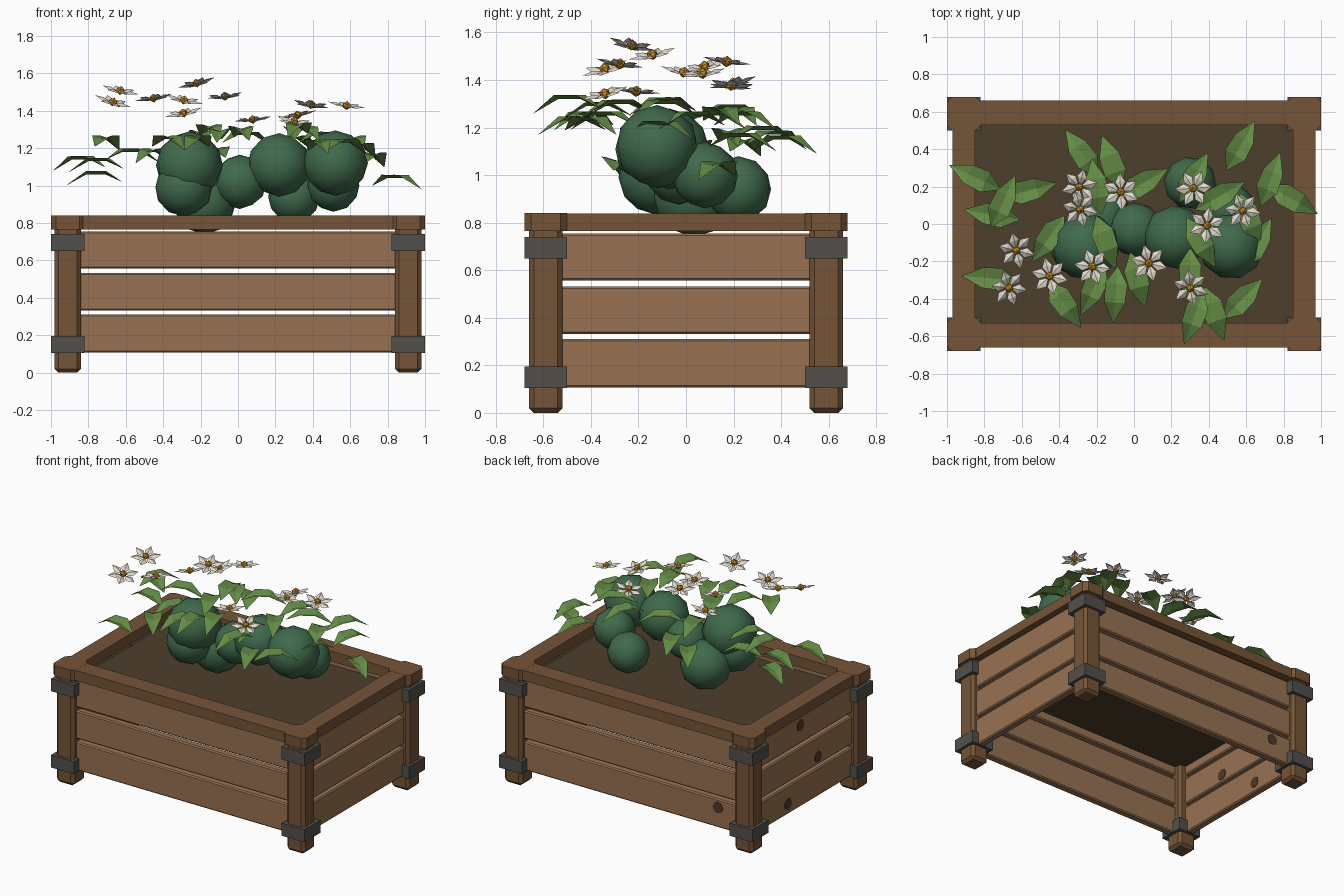
import bpy, bmesh, math
from mathutils import Vector, Matrix

if "Cube" in bpy.data.objects:
    bpy.data.objects.remove(bpy.data.objects["Cube"])


def material(name, r, g, b):
    m = bpy.data.materials.new(name)
    m.diffuse_color = [((c / 255 + 0.055) / 1.055) ** 2.4 for c in (r, g, b)] + [1]
    m.use_nodes = True
    m.node_tree.nodes["Principled BSDF"].inputs["Base Color"].default_value = m.diffuse_color
    return m


PLANK = material("plank brown", 152, 114, 83)
FRAME = material("frame brown", 118, 85, 56)
METAL = material("dark metal", 82, 80, 76)
SOIL = material("soil", 77, 62, 43)
KNOT = material("knot brown", 82, 56, 38)
BUSH = material("bush green", 64, 106, 76)
LEAF = material("leaf green", 100, 140, 70)
PETAL = material("petal white", 226, 218, 205)
CENTRE = material("flower yellow", 205, 142, 30)


def finish(name, bm, mat, bevel=0, smooth=False):
    me = bpy.data.meshes.new(name)
    bm.to_mesh(me)
    bm.free()
    ob = bpy.data.objects.new(name, me)
    bpy.context.collection.objects.link(ob)
    me.materials.append(mat)
    if smooth:
        me.polygons.foreach_set("use_smooth", [True] * len(me.polygons))
    if bevel:
        mod = ob.modifiers.new("bevel", "BEVEL")
        mod.width, mod.segments = bevel, 1
    return ob


def box(name, x0, x1, y0, y1, z0, z1, mat, bevel=0, cut=0):
    bm = bmesh.new()
    bmesh.ops.create_cube(bm, size=1)
    for v in bm.verts:
        v.co = ((x0, x1)[v.co.x > 0], (y0, y1)[v.co.y > 0], (z0, z1)[v.co.z > 0])
    if cut:  # chamfer only the upright edges
        ups = [e for e in bm.edges if abs(e.verts[0].co.z - e.verts[1].co.z) > 1e-4]
        bmesh.ops.bevel(bm, geom=ups, offset=cut, segments=1, affect="EDGES")
    return finish(name, bm, mat, bevel)


def span(s, a, b):
    return sorted((s * a, s * b))


# Corner posts, metal straps and rim caps
for sx in (-1, 1):
    for sy in (-1, 1):
        px, py = span(sx, 0.84, 0.98), span(sy, 0.52, 0.66)
        box("corner_post", *px, *py, 0, 0.79, FRAME, bevel=0.02)
        cx, cy = span(sx, 0.82, 1.0), span(sy, 0.50, 0.68)
        for z in (0.105, 0.65):
            box("metal_strap", *cx, *cy, z, z + 0.09, METAL)
        box("rim_cap", *cx, *cy, 0.765, 0.84, FRAME, cut=0.028)

# Rim rails and side planks
for s in (-1, 1):
    box("long_rim_rail", -0.9, 0.9, *span(s, 0.53, 0.66), 0.766, 0.839, FRAME)
    box("short_rim_rail", *span(s, 0.85, 0.97), -0.6, 0.6, 0.766, 0.839, FRAME)
    for z0, z1 in ((0.107, 0.31), (0.332, 0.532), (0.557, 0.754)):
        box("long_plank", -0.87, 0.87, *span(s, 0.57, 0.625), z0, z1, PLANK, 0.008)
        box("short_plank", *span(s, 0.89, 0.945), -0.55, 0.55, z0, z1, PLANK, 0.008)

# Soil bed
box("soil_bed", -0.9, 0.9, -0.58, 0.58, 0.62, 0.72, SOIL)


# Wood knots, showing on both faces of a plank
def knot(x, y, z, axis):
    bm = bmesh.new()
    rot = Matrix.Rotation(math.pi / 2, 4, axis)
    bmesh.ops.create_cone(bm, cap_ends=True, segments=8, radius1=0.04, radius2=0.04, depth=0.063,
                          matrix=Matrix.Translation((x, y, z)) @ rot)
    finish("wood_knot", bm, KNOT)


for y, z in ((0.2, 0.18), (-0.14, 0.39), (0.06, 0.69)):
    knot(-0.9175, y, z, "Y")
knot(-0.69, 0.5975, 0.25, "X")

# Round bush clumps
for x, y, z, r in ((-0.26, -0.12, 1.11, 0.18), (-0.29, -0.13, 0.99, 0.155), (0.01, -0.03, 1.02, 0.145),
                   (0.22, -0.07, 1.11, 0.17), (0.52, -0.12, 1.12, 0.175), (0.51, 0.08, 1.0, 0.14),
                   (-0.18, 0.03, 0.91, 0.17), (0.3, 0.22, 0.94, 0.14)):
    bm = bmesh.new()
    bmesh.ops.create_icosphere(bm, subdivisions=2, radius=r,
                               matrix=Matrix.Translation((x, y, z)) @ Matrix.Rotation(x * 9, 4, "Z"))
    finish("bush_clump", bm, BUSH, smooth=True)


# Pointed leaves folded along the midrib and arched: centre x, y, z, heading
def leaf(x, y, z, deg):
    bm = bmesh.new()
    place = Matrix.Translation((x, y, z)) @ Matrix.Rotation(math.radians(deg), 4, "Z")
    rows = []
    for u, w, h in ((-0.15, 0.004, -0.01), (-0.06, 0.06, 0.03), (0.04, 0.055, 0.03), (0.15, 0.002, -0.03)):
        rows.append([bm.verts.new(place @ Vector((u, v * w, h + abs(v) * w * 0.3))) for v in (-1, 0, 1)])
    for a, b in zip(rows, rows[1:]):
        for i in (0, 1):
            bm.faces.new((a[i], b[i], b[i + 1], a[i + 1]))
    finish("leaf", bm, LEAF)


for spec in ((-.85, .25, 1.11, 155), (-.7, .12, 1.22, 65), (-.76, .05, 1.1, 170), (-.56, .18, 1.15, 15),
             (-.77, -.29, 1.03, 175), (-.37, -.43, 1.22, -55), (-.46, -.08, 1.15, -125),
             (-.28, .38, 1.14, 125), (-.12, .33, 1.16, 110), (.05, .22, 1.24, 30), (.32, .25, 1.22, 60),
             (.57, .42, 1.12, 60), (.85, .13, 1.01, -30), (.73, .24, 1.13, 70), (.62, .02, 1.22, -70),
             (.58, -.4, 1.2, 45), (.32, -.5, 1.29, -110), (.43, -.48, 1.2, -70), (.36, -.1, 1.27, -60),
             (-.22, -.35, 1.22, -115), (-.1, -.38, 1.26, -95), (.02, -.3, 1.27, -75),
             (.3, -.28, 1.27, -90), (-.15, -.1, 1.28, -70), (-.2, .2, 1.25, 100), (.46, .15, 1.24, 30),
             (.66, -.1, 1.18, 60)):
    leaf(*spec)


# Six-petal flowers: position and sideways lean of the facing direction
def flower(x, y, z, nx, ny):
    aim = Vector((nx, ny, 1)).to_track_quat("Z", "Y").to_matrix().to_4x4()
    place = Matrix.Translation((x, y, z)) @ aim
    bm = bmesh.new()
    for k in range(6):
        turn = place @ Matrix.Rotation(k * math.pi / 3, 4, "Z")
        inner, right, mid, left, tip = [bm.verts.new(turn @ Vector(p)) for p in (
            (0.008, 0, 0), (0.055, -0.028, 0.004), (0.055, 0, 0.016), (0.055, 0.028, 0.004), (0.103, 0, 0.012))]
        for f in ((inner, right, mid), (inner, mid, left), (right, tip, mid), (mid, tip, left)):
            bm.faces.new(f)
    finish("flower_petals", bm, PETAL)
    bm = bmesh.new()
    bmesh.ops.create_icosphere(bm, subdivisions=1, radius=0.024,
                               matrix=place @ Matrix.Translation((0, 0, 0.008)))
    finish("flower_centre", bm, CENTRE)


for spec in ((-.63, -.14, 1.5, .2, -.2), (-.67, -.34, 1.44, .3, -.25), (-.45, -.28, 1.46, -.15, .15),
             (-.22, -.23, 1.54, -.25, .2), (-.29, .08, 1.45, .2, -.2), (-.29, .2, 1.38, -.2, -.2),
             (-.07, .17, 1.47, -.1, .15), (.08, -.21, 1.345, -.1, .1), (.3, -.34, 1.335, .2, -.25),
             (.39, -.01, 1.425, .15, .2), (.58, .07, 1.42, .15, -.12), (.32, .19, 1.37, -.2, .1)):
    flower(*spec)
